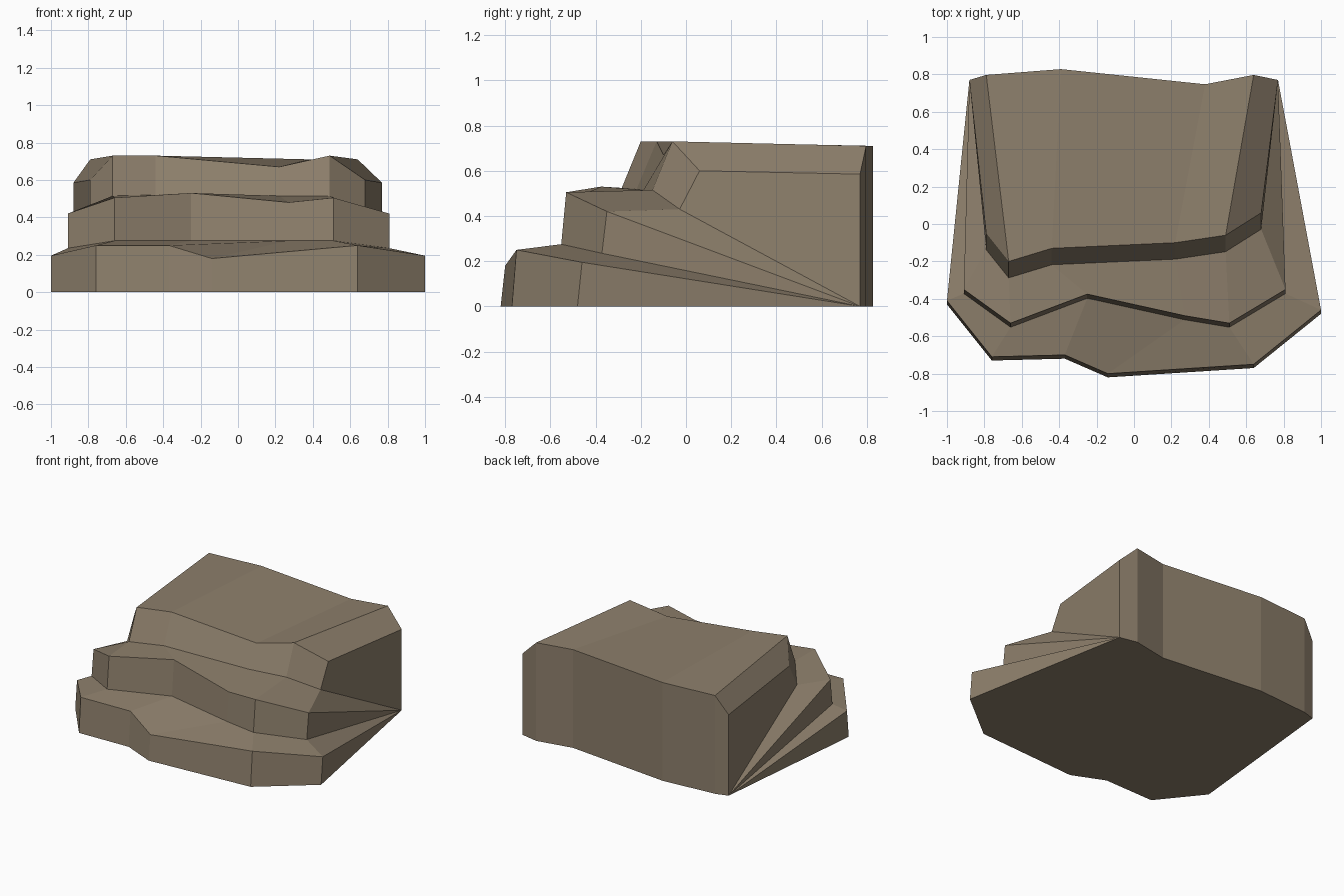
import bpy, bmesh

if "Cube" in bpy.data.objects:
    bpy.data.objects.remove(bpy.data.objects["Cube"])

# Each ledge: top rim points (x, y, z) left to right, heights of its foot, forward lean of the foot
LEDGES = [
    ([(-1, -.41, .195), (-.76, -.71, .25), (-.37, -.70, .25),
      (-.14, -.80, .18), (.64, -.75, .25), (1, -.46, .195)],
     [0] * 6, .02),
    ([(-.91, -.35, .42), (-.66, -.53, .505), (-.25, -.375, .53),
      (.27, -.49, .48), (.51, -.53, .505), (.81, -.35, .42)],
     [.235, .275, .275, .275, .275, .235], .022),
    ([(-.79, -.05, .60), (-.67, -.20, .73), (-.44, -.13, .73),
      (.22, -.10, .67), (.49, -.06, .73), (.68, .06, .60)],
     [.43, .515, .52, .515, .515, .43], .088),
]
# Rear rim of the rock
BACK = [(-.88, .77, .585), (-.79, .797, .71), (-.39, .828, .71),
        (.38, .747, .71), (.64, .797, .71), (.77, .77, .585)]

bm = bmesh.new()


def row(points):
    return [bm.verts.new(p) for p in points]


# Rows run from the front foot, up over each ledge, to the rear foot
rows = []
for rim, foot, lean in LEDGES:
    rows.append(row((x, y - lean, z) for (x, y, _), z in zip(rim, foot)))
    rows.append(row(rim))
rows.append(row(BACK))
rows.append(row((x, y, 0) for x, y, _ in BACK))

# Ledge fronts, treads and rear wall
for a, b in zip(rows, rows[1:]):
    for i in range(5):
        bm.faces.new((a[i], a[i + 1], b[i + 1], b[i]))

# Sides fan out from the rear foot corners
for end in (0, -1):
    corner = rows[-1][end]
    for a, b in zip(rows[:4], rows[1:5]):
        bm.faces.new((a[end], b[end], corner))
    bm.faces.new([r[end] for r in rows[4:]])

# Underside
bm.faces.new(rows[0] + rows[-1][::-1])
bmesh.ops.recalc_face_normals(bm, faces=bm.faces[:])

mesh = bpy.data.meshes.new("stepped_rock")
bm.to_mesh(mesh)
bm.free()
stone = bpy.data.materials.new("brown stone")
stone.diffuse_color = (.27, .215, .15, 1)
stone.use_nodes = True
stone.node_tree.nodes["Principled BSDF"].inputs["Base Color"].default_value = stone.diffuse_color
mesh.materials.append(stone)
bpy.context.collection.objects.link(bpy.data.objects.new("stepped_rock", mesh))
